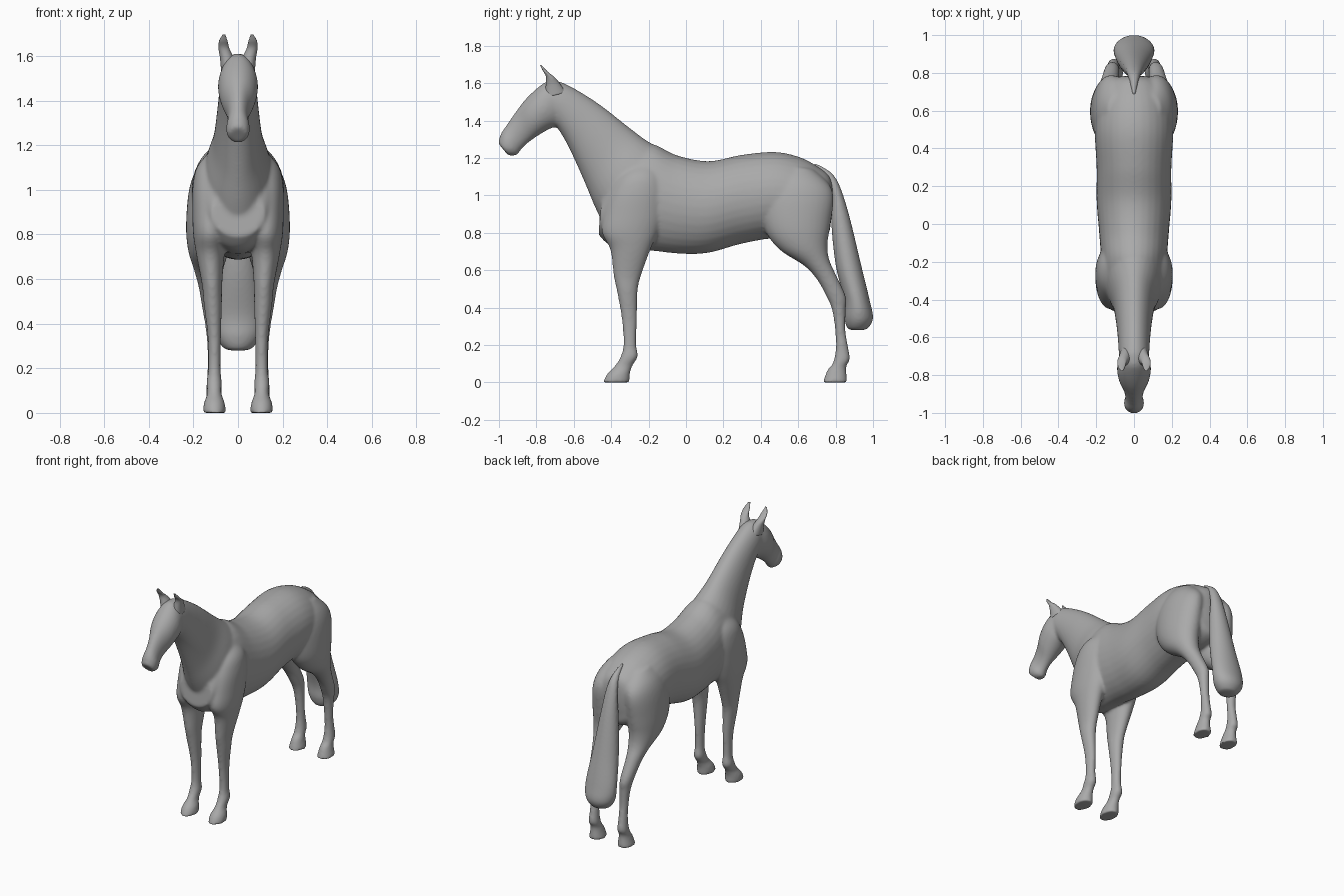
import bpy, bmesh, math

SIDES, STEPS = 32, 6

coat = bpy.data.materials.new("grey_coat")
coat.diffuse_color = (0.4, 0.4, 0.4, 1)


def spline(st):
    """Catmull-Rom interpolation of the stations along a part."""
    out = []
    for i in range(len(st) - 1):
        a, b, c, d = st[max(i - 1, 0)], st[i], st[i + 1], st[min(i + 2, len(st) - 1)]
        for k in range(STEPS):
            t = k / STEPS
            out.append([0.5 * (2 * q + (r - p) * t + (2 * p - 5 * q + 4 * r - s) * t * t
                               + (3 * q - p - 3 * r + s) * t ** 3)
                        for p, q, r, s in zip(a, b, c, d)])
    return out + [list(st[-1])]


def loft(bm, stations, sign=1):
    """Oval rings: (y1, z1) and (y2, z2) are opposite rim points, then half width, centre x."""
    rings = []
    for y1, z1, y2, z2, w, cx in spline([s if len(s) == 6 else (*s, 0) for s in stations]):
        ring = []
        for k in range(SIDES):
            a = 2 * math.pi * k / SIDES
            u = (1 - math.cos(a)) / 2
            ring.append(bm.verts.new((sign * (cx + w * math.sin(a)),
                                      y1 + (y2 - y1) * u, z1 + (z2 - z1) * u)))
        rings.append(ring)
    faces = [bm.faces.new(rings[0]), bm.faces.new(rings[-1][::-1])]
    for r, s in zip(rings, rings[1:]):
        for k in range(SIDES):
            j = (k + 1) % SIDES
            faces.append(bm.faces.new((r[k], s[k], s[j], r[j])))
    bmesh.ops.recalc_face_normals(bm, faces=faces)


def make(name, parts, voxel, smooth):
    """Fuse lofted parts into one smooth skin."""
    bm = bmesh.new()
    for stations, signs in parts:
        for s in signs:
            loft(bm, stations, s)
    me = bpy.data.meshes.new(name)
    bm.to_mesh(me)
    bm.free()
    me.materials.append(coat)
    ob = bpy.data.objects.new(name, me)
    bpy.context.collection.objects.link(ob)
    m = ob.modifiers.new("fuse", 'REMESH')
    m.mode, m.voxel_size, m.use_smooth_shade = 'VOXEL', voxel, True
    m = ob.modifiers.new("soften", 'SMOOTH')
    m.factor, m.iterations = 0.5, smooth
    return ob


# barrel, from rump to chest
torso = [(.782, 1.06, .785, .95, .05), (.765, 1.105, .775, .86, .11), (.72, 1.143, .75, .78, .16),
         (.62, 1.20, .62, .74, .20),
         (.48, 1.232, .48, .77, .208), (.30, 1.217, .30, .742, .198), (.12, 1.183, .12, .693, .198),
         (-.05, 1.215, -.03, .688, .185), (-.18, 1.275, -.19, .705, .175),
         (-.28, 1.25, -.32, .715, .175), (-.38, 1.15, -.41, .735, .16), (-.45, 1.0, -.468, .79, .12)]

# neck, from withers to poll
neck = [(-.05, 1.20, -.44, .84, .17), (-.2, 1.287, -.488, .94, .143), (-.3, 1.36, -.538, 1.06, .112),
        (-.45, 1.478, -.60, 1.20, .094), (-.58, 1.562, -.65, 1.30, .085),
        (-.68, 1.610, -.70, 1.375, .08), (-.74, 1.605, -.74, 1.40, .073)]

# head, from poll to muzzle
head = [(-.68, 1.61, -.64, 1.42, .065), (-.745, 1.608, -.68, 1.375, .081), (-.80, 1.57, -.73, 1.355, .09),
        (-.86, 1.512, -.79, 1.32, .08), (-.912, 1.445, -.845, 1.28, .054),
        (-.957, 1.38, -.88, 1.247, .046), (-.99, 1.33, -.905, 1.215, .054),
        (-1.005, 1.28, -.95, 1.213, .044)]

# shoulder and front leg down to the hoof
front_leg = [(-.27, 1.19, -.17, 1.19, .03, .075), (-.355, 1.11, -.13, 1.11, .075, .105),
             (-.405, 1.02, -.11, 1.02, .088, .115), (-.44, .90, -.12, .90, .085, .12),
             (-.45, .80, -.15, .80, .077, .124),
             (-.405, .71, -.19, .71, .063, .124), (-.387, .57, -.24, .57, .045, .116),
             (-.37, .49, -.258, .49, .041, .113), (-.344, .34, -.262, .34, .030, .106),
             (-.335, .20, -.265, .20, .028, .106), (-.354, .13, -.256, .14, .035, .107),
             (-.385, .085, -.285, .09, .032, .106), (-.422, .045, -.30, .045, .047, .106),
             (-.445, 0, -.301, 0, .052, .106)]

# thigh and hind leg down to the hoof
hind_leg = [(.54, 1.16, .68, 1.14, .05, .09), (.45, 1.09, .765, 1.06, .09, .105),
            (.40, .98, .789, .98, .103, .12),
            (.42, .82, .772, .84, .105, .128), (.50, .71, .757, .74, .09, .133),
            (.63, .625, .765, .66, .066, .132), (.70, .55, .80, .58, .049, .128),
            (.75, .46, .855, .46, .041, .118), (.78, .39, .855, .39, .035, .112),
            (.797, .28, .853, .28, .029, .108), (.80, .175, .867, .19, .029, .108),
            (.783, .10, .877, .125, .035, .108), (.755, .065, .857, .08, .036, .107),
            (.731, 0, .864, 0, .052, .107)]

# ear and tail
ear = [(-.76, 1.52, -.64, 1.55, .04, .036), (-.75, 1.585, -.675, 1.60, .031, .05),
       (-.749, 1.635, -.703, 1.632, .025, .063),
       (-.768, 1.67, -.738, 1.66, .021, .066), (-.782, 1.70, -.772, 1.697, .007, .063)]
tail = [(.68, 1.178, .69, 1.13, .008), (.74, 1.148, .73, 1.09, .02), (.793, 1.103, .76, 1.05, .03),
        (.83, 1.03, .78, .98, .042),
        (.876, .88, .777, .85, .06), (.936, .63, .80, .63, .088), (.982, .44, .845, .44, .108),
        (1.0, .345, .847, .345, .1), (.975, .292, .862, .292, .065), (.945, .28, .885, .28, .03)]

BOTH = (1, -1)
make("horse_body", [(torso, (1,)), (neck, (1,)), (head, (1,)),
                    (front_leg, BOTH), (hind_leg, BOTH)], .008, 16)
make("ears", [(ear, BOTH)], .004, 3)
make("tail", [(tail, (1,))], .008, 4)
